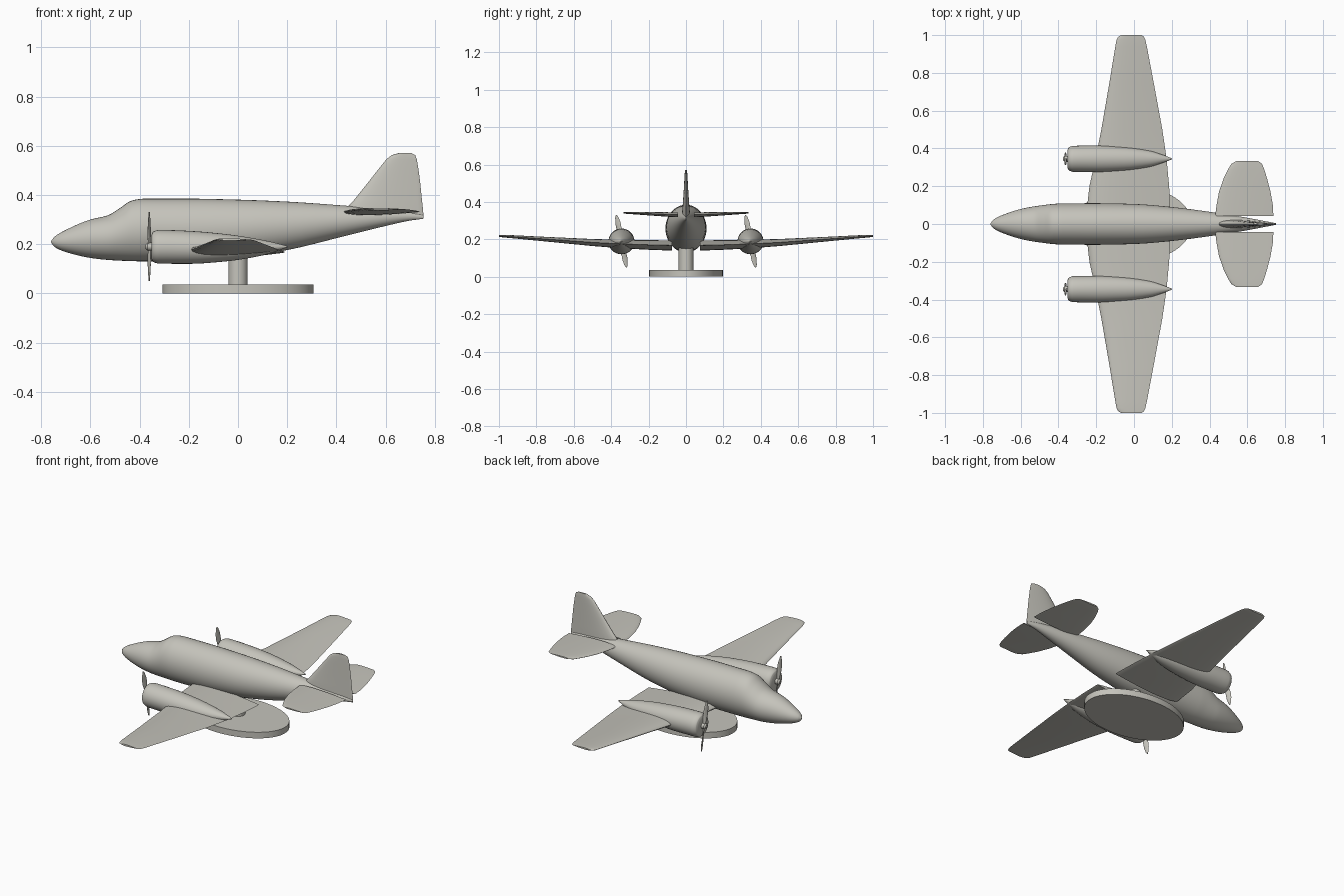
import bpy, bmesh, math
from mathutils import Vector

if "Cube" in bpy.data.objects:
    bpy.data.objects.remove(bpy.data.objects["Cube"])

grey = bpy.data.materials.new("warm_grey")
grey.diffuse_color = (0.56, 0.55, 0.50, 1)
grey.use_nodes = True
grey.node_tree.nodes["Principled BSDF"].inputs["Base Color"].default_value = grey.diffuse_color


def finish(name, bm, angle=35):
    bmesh.ops.recalc_face_normals(bm, faces=bm.faces[:])
    me = bpy.data.meshes.new(name)
    bm.to_mesh(me)
    bm.free()
    ob = bpy.data.objects.new(name, me)
    bpy.context.collection.objects.link(ob)
    me.materials.append(grey)
    bpy.ops.object.select_all(action='DESELECT')
    bpy.context.view_layer.objects.active = ob
    ob.select_set(True)
    bpy.ops.object.shade_smooth_by_angle(angle=math.radians(angle))
    return ob


def add_loft(bm, rings):
    """Skin closed rings of equal length and cap both ends."""
    vs = [[bm.verts.new(p) for p in r] for r in rings]
    n = len(vs[0])
    for a, b in zip(vs, vs[1:]):
        for i in range(n):
            j = (i + 1) % n
            bm.faces.new((a[i], a[j], b[j], b[i]))
    bm.faces.new(vs[0][::-1])
    bm.faces.new(vs[-1])


def refine(rows, steps):
    """Smoothly interpolate station rows, with slopes limited to stop overshoot."""
    def slope(i, k):
        if i == 0 or i == len(rows) - 1:
            a, b = (0, 1) if i == 0 else (i - 1, i)
            return (rows[b][k] - rows[a][k]) / (rows[b][0] - rows[a][0])
        d0 = (rows[i][k] - rows[i-1][k]) / (rows[i][0] - rows[i-1][0])
        d1 = (rows[i+1][k] - rows[i][k]) / (rows[i+1][0] - rows[i][0])
        return 0 if d0 * d1 <= 0 else 2 * d0 * d1 / (d0 + d1)
    out = []
    for i in range(len(rows) - 1):
        h = rows[i+1][0] - rows[i][0]
        for s in range(steps):
            t = s / steps
            row = [rows[i][0] + t * h]
            for k in range(1, len(rows[i])):
                row.append((2*t**3 - 3*t*t + 1) * rows[i][k] + (t**3 - 2*t*t + t) * h * slope(i, k)
                           + (3*t*t - 2*t**3) * rows[i+1][k] + (t**3 - t*t) * h * slope(i+1, k))
            out.append(row)
    return out + [list(rows[-1])]


def body(name, rows, y=0, sides=40, steps=4):
    """Rows: x, bottom z, top z, half width."""
    bm = bmesh.new()
    rings = []
    for x, z0, z1, w in refine(rows, steps):
        ring = []
        for i in range(sides):
            a = 2 * math.pi * i / sides
            ring.append((x, y + w * math.cos(a), (z0 + z1) / 2 + (z1 - z0) / 2 * math.sin(a)))
        rings.append(ring)
    add_loft(bm, rings)
    return finish(name, bm)


def airfoil(x0, x1, thick, n=12):
    """Closed section as (x, offset) pairs."""
    pts = []
    for i in range(2 * n):
        c = (1 + math.cos(math.pi * i / n)) / 2
        h = 5 * (0.2969 * math.sqrt(c) - 0.126 * c - 0.3516 * c**2 + 0.2843 * c**3 - 0.1 * c**4)
        pts.append((x0 + (x1 - x0) * c, thick * h * (1 if i <= n else -1)))
    return pts


def surface(name, rows, place):
    """Rows: span, leading x, trailing x, height, thickness."""
    bm = bmesh.new()
    add_loft(bm, [[place(x, s, z + o) for x, o in airfoil(x0, x1, t)] for s, x0, x1, z, t in rows])
    return finish(name, bm, 40)


# Fuselage
body("fuselage", [
    (-0.76, 0.207, 0.213, 0.003), (-0.745, 0.188, 0.231, 0.022), (-0.70, 0.168, 0.258, 0.046),
    (-0.60, 0.144, 0.300, 0.079), (-0.53, 0.136, 0.317, 0.093), (-0.48, 0.133, 0.347, 0.100),
    (-0.43, 0.131, 0.378, 0.106), (-0.38, 0.130, 0.385, 0.109), (-0.20, 0.131, 0.385, 0.110),
    (0.0, 0.145, 0.381, 0.106), (0.2, 0.176, 0.373, 0.090), (0.43, 0.232, 0.357, 0.060),
    (0.60, 0.274, 0.343, 0.033), (0.70, 0.296, 0.330, 0.014), (0.752, 0.303, 0.318, 0.004)])

wing = [
    (0.075, -0.25, 0.192, 0.167, 0.055), (0.20, -0.236, 0.186, 0.170, 0.052),
    (0.35, -0.203, 0.172, 0.175, 0.046), (0.50, -0.173, 0.150, 0.183, 0.038),
    (0.75, -0.130, 0.104, 0.201, 0.025), (0.94, -0.099, 0.068, 0.215, 0.016),
    (0.975, -0.092, 0.060, 0.217, 0.014), (0.992, -0.083, 0.052, 0.218, 0.012),
    (1.0, -0.068, 0.040, 0.219, 0.010)]
tail = [
    (0.042, 0.43, 0.738, 0.331, 0.026), (0.10, 0.437, 0.735, 0.333, 0.024),
    (0.17, 0.450, 0.723, 0.336, 0.020), (0.24, 0.474, 0.705, 0.339, 0.016),
    (0.29, 0.498, 0.689, 0.341, 0.013), (0.318, 0.515, 0.678, 0.342, 0.011),
    (0.333, 0.540, 0.658, 0.343, 0.008)]
nacelle = [
    (-0.352, 0.142, 0.236, 0.047), (-0.346, 0.128, 0.250, 0.060), (-0.32, 0.121, 0.258, 0.069),
    (-0.20, 0.120, 0.254, 0.070), (-0.05, 0.130, 0.241, 0.062), (0.08, 0.150, 0.221, 0.043),
    (0.15, 0.169, 0.206, 0.022), (0.202, 0.188, 0.192, 0.002)]

for side, label in ((1, "left"), (-1, "right")):
    def place(x, s, z, side=side):
        return (x, side * s, z)
    surface(label + "_wing", wing, place)
    surface(label + "_tailplane", tail, place)
    y = side * 0.345
    body(label + "_engine_nacelle", nacelle, y, 32)

    # Hub with two twisted blades
    bm = bmesh.new()
    add_loft(bm, [[(x, y + r * math.cos(i * math.pi / 8), 0.19 + r * math.sin(i * math.pi / 8))
                   for i in range(16)]
                  for x, r in ((-0.345, 0.016), (-0.368, 0.016), (-0.376, 0.008))])
    for d in (1, -1):
        out = Vector((0, -0.19, 0.98)) * d
        across = out.cross(Vector((1, 0, 0)))
        rings = []
        for r, w, twist in ((0.005, 0.006, 0.8), (0.03, 0.009, 0.7), (0.065, 0.015, 0.45),
                            (0.10, 0.015, 0.3), (0.13, 0.009, 0.2), (0.143, 0.003, 0.2)):
            c = Vector((-0.361, y, 0.19)) + out * r
            u = across * math.cos(twist) + Vector((math.sin(twist), 0, 0))
            v = u.cross(out).normalized()
            rings.append([c + u * w * math.cos(i * math.pi / 5) + v * 0.003 * math.sin(i * math.pi / 5)
                          for i in range(10)])
        add_loft(bm, rings)
    finish(label + "_propeller", bm)

# Vertical fin
surface("tail_fin", [
    (0.305, 0.43, 0.755, 0, 0.044), (0.345, 0.44, 0.752, 0, 0.042), (0.38, 0.472, 0.748, 0, 0.036),
    (0.45, 0.528, 0.741, 0, 0.026), (0.51, 0.575, 0.733, 0, 0.019), (0.545, 0.603, 0.727, 0, 0.015),
    (0.562, 0.625, 0.721, 0, 0.012), (0.570, 0.652, 0.706, 0, 0.009)],
    lambda x, s, o: (x, o, s))


# Display stand
def pillar(name, rx, ry, z0, z1):
    bm = bmesh.new()
    add_loft(bm, [[(rx * math.cos(i * math.pi / 32), ry * math.sin(i * math.pi / 32), z)
                   for i in range(64)] for z in (z0, z1)])
    finish(name, bm)


pillar("stand_base", 0.307, 0.198, 0, 0.036)
pillar("stand_post", 0.039, 0.039, 0.03, 0.17)
